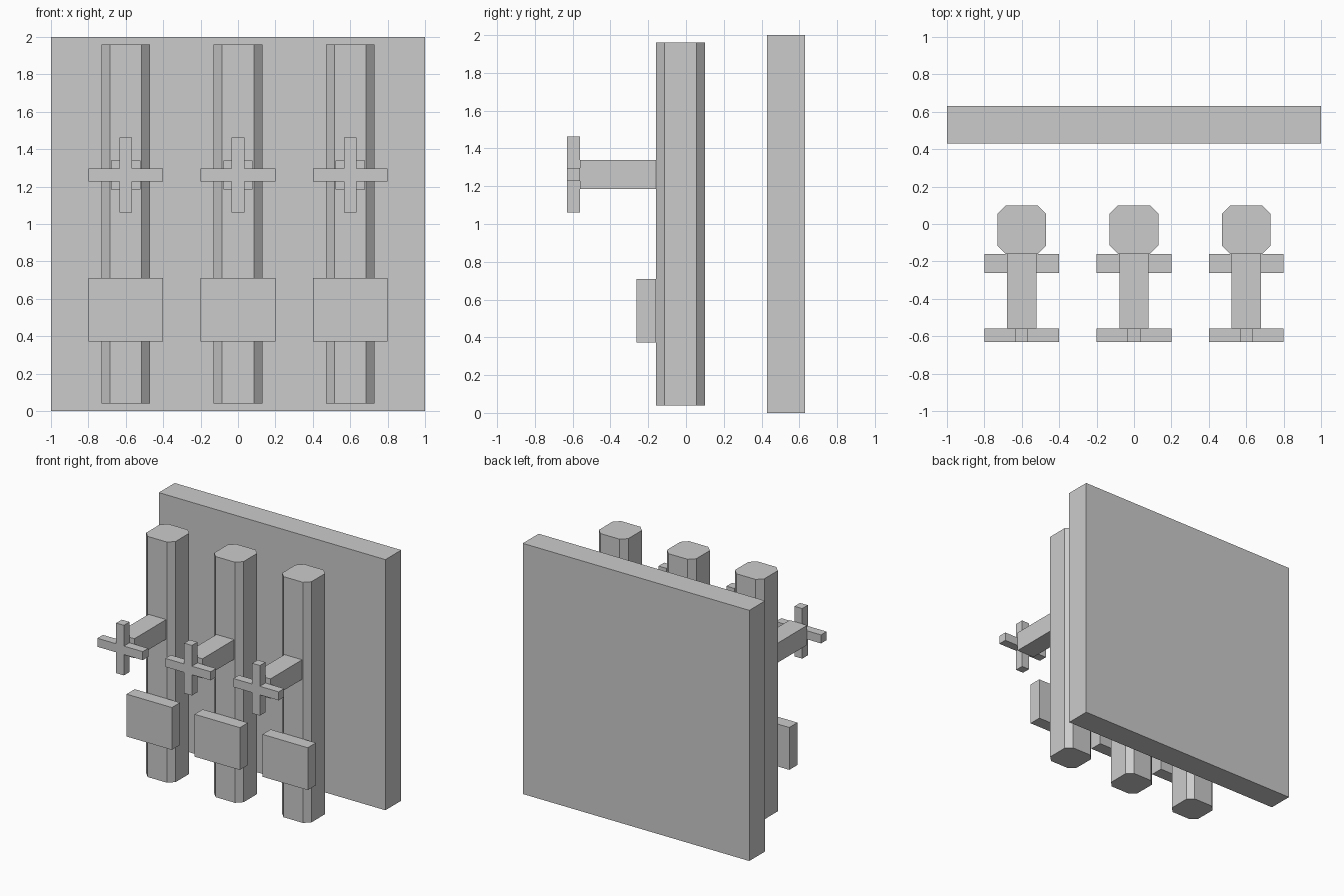
import bpy

if "Cube" in bpy.data.objects:
    bpy.data.objects.remove(bpy.data.objects["Cube"])

grey = bpy.data.materials.new("plain grey")
grey.diffuse_color = (0.6, 0.6, 0.6, 1)
grey.use_nodes = True
grey.node_tree.nodes["Principled BSDF"].inputs["Base Color"].default_value = grey.diffuse_color


def prism(name, outline, axis, lo, hi):
    """Extrude an outline along z (outline in x, y) or y (outline in x, z)."""
    def place(p, t):
        return (p[0], p[1], t) if axis == 'Z' else (p[0], t, p[1])
    n = len(outline)
    verts = [place(p, lo) for p in outline] + [place(p, hi) for p in outline]
    faces = [tuple(reversed(range(n))), tuple(range(n, 2 * n))]
    faces += [(i, (i + 1) % n, n + (i + 1) % n, n + i) for i in range(n)]
    if axis == 'Y':  # swapping y and z mirrors the winding
        faces = [tuple(reversed(f)) for f in faces]
    mesh = bpy.data.meshes.new(name)
    mesh.from_pydata(verts, [], faces)
    mesh.materials.append(grey)
    ob = bpy.data.objects.new(name, mesh)
    bpy.context.collection.objects.link(ob)
    return ob


def rect(x, v, hx, hv):
    return [(x - hx, v - hv), (x + hx, v - hv), (x + hx, v + hv), (x - hx, v + hv)]


def octagon(x, y, r, s):
    return [(x - s, y - r), (x + s, y - r), (x + r, y - s), (x + r, y + s),
            (x + s, y + r), (x - s, y + r), (x - r, y + s), (x - r, y - s)]


def plus(x, z, r, s):
    return [(x - s, z - r), (x + s, z - r), (x + s, z - s), (x + r, z - s),
            (x + r, z + s), (x + s, z + s), (x + s, z + r), (x - s, z + r),
            (x - s, z + s), (x - r, z + s), (x - r, z - s), (x - s, z - s)]


# Back wall
prism("back_wall", rect(0, 1, 1, 1), 'Y', 0.43, 0.63)

# Three pipes, each with a valve arm, cross handle and front plate
for side, x in (("left", -0.6), ("middle", 0), ("right", 0.6)):
    prism(side + "_pipe", octagon(x, -0.03, 0.13, 0.085), 'Z', 0.04, 1.96)
    prism(side + "_valve_arm", rect(x, 1.262, 0.078, 0.078), 'Y', -0.56, -0.16)
    prism(side + "_cross_handle", plus(x, 1.262, 0.2, 0.034), 'Y', -0.63, -0.56)
    prism(side + "_front_plate", rect(x, 0.541, 0.2, 0.169), 'Y', -0.263, -0.16)
